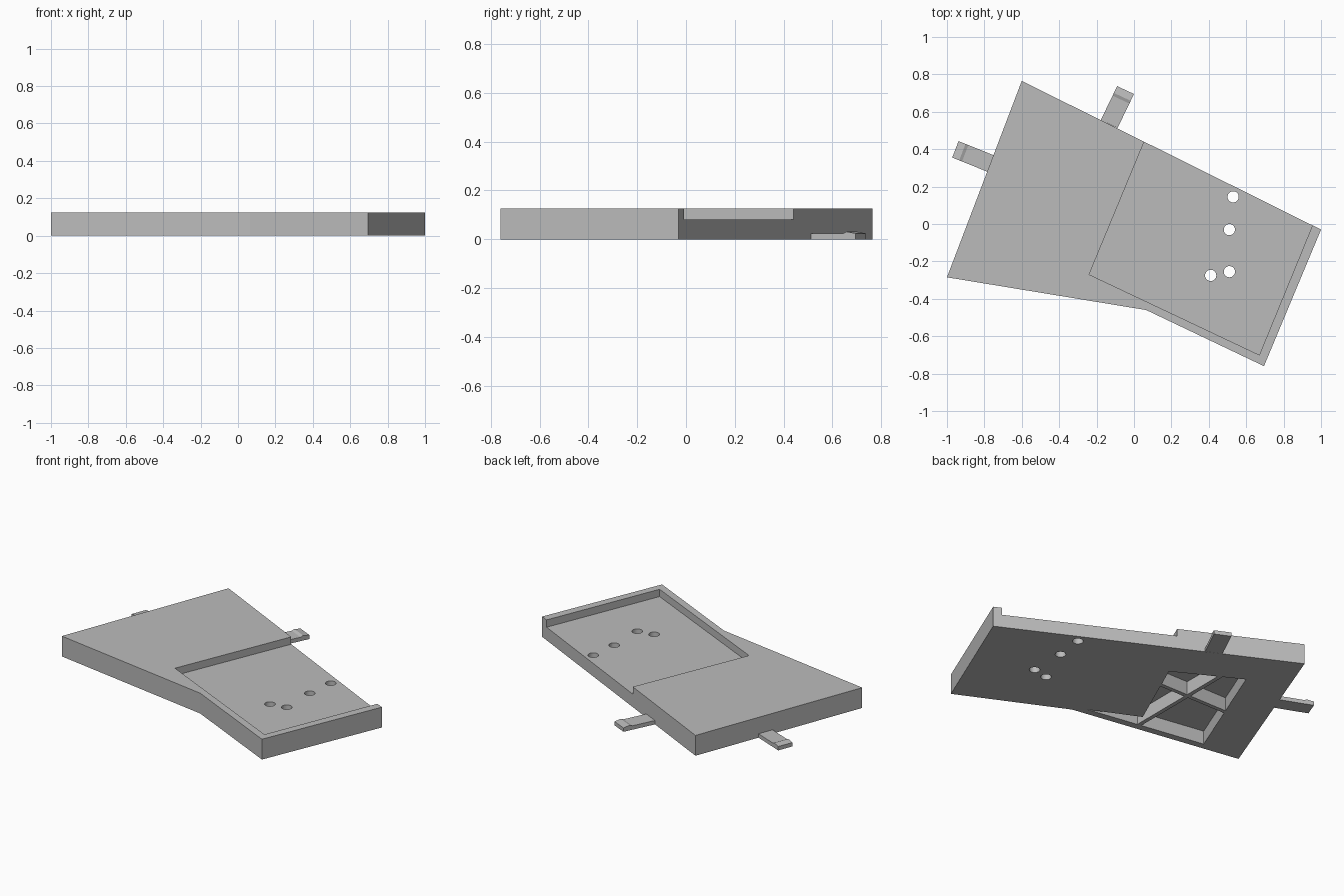
import bpy, bmesh, math
from mathutils import Vector

if "Cube" in bpy.data.objects:
    bpy.data.objects.remove(bpy.data.objects["Cube"], do_unlink=True)

grey = bpy.data.materials.new("plain_grey")
grey.use_nodes = True
grey.diffuse_color = (0.5, 0.5, 0.5, 1)
grey.node_tree.nodes["Principled BSDF"].inputs["Base Color"].default_value = (0.5, 0.5, 0.5, 1)


def extrude(name, points, offset):
    """Sweep a closed flat polygon along an offset into a solid."""
    bm = bmesh.new()
    face = bm.faces.new([bm.verts.new(p) for p in points])
    new = bmesh.ops.extrude_face_region(bm, geom=[face])["geom"]
    bmesh.ops.translate(bm, vec=offset, verts=[v for v in new if isinstance(v, bmesh.types.BMVert)])
    bmesh.ops.recalc_face_normals(bm, faces=bm.faces)
    mesh = bpy.data.meshes.new(name)
    bm.to_mesh(mesh)
    bm.free()
    mesh.materials.append(grey)
    obj = bpy.data.objects.new(name, mesh)
    bpy.context.collection.objects.link(obj)
    return obj


def prism(name, outline, low, high):
    return extrude(name, [(x, y, low) for x, y in outline], Vector((0, 0, high - low)))


def cut(target, cutter):
    mod = target.modifiers.new("cut", "BOOLEAN")
    mod.operation, mod.solver, mod.object = "DIFFERENCE", "EXACT", cutter
    bpy.context.view_layer.objects.active = target
    bpy.ops.object.modifier_apply(modifier=mod.name)
    bpy.data.objects.remove(cutter, do_unlink=True)


HEIGHT, FLOOR = 0.125, 0.08

# Main plate
body = prism("body_plate", [(-0.6, 0.765), (-1, -0.285), (0.065, -0.46), (0.695, -0.76), (1, -0.03)], 0, HEIGHT)

# Recess on top, open along the back edge
cut(body, prism("recess_cutter", [(0.096, 0.54), (-0.24, -0.27), (0.67, -0.7), (0.996, 0.095)], FLOOR, 0.2))

# Through holes
for x, y in [(0.53, 0.145), (0.51, -0.03), (0.51, -0.255), (0.41, -0.275)]:
    ring = [(x + 0.03 * math.cos(a), y + 0.03 * math.sin(a)) for a in (math.tau * i / 32 for i in range(32))]
    cut(body, prism("hole_cutter", ring, -0.1, 0.2))

# Underside pocket, leaving two crossed ribs
pocket = prism("pocket_cutter", [(-0.075, 0.214), (-0.462, 0.421), (-0.745, -0.283), (0, -0.405), (-0.29, -0.27)], -0.05, 0.083)
for left, right, front, back in [(-0.345, -0.32, -0.6, 0.6), (-0.9, 0.2, 0.055, 0.08)]:
    cut(pocket, prism("rib_gap", [(left, front), (right, front), (right, back), (left, back)], -0.1, 0.2))
cut(body, pocket)


def tab(name, base, tip, side):
    """Flat clip with a small ridge near its tip."""
    base, tip, side = (Vector((*p, 0)) for p in (base, tip, side))
    profile = [(0, 0), (1, 0), (1, 0.024), (0.8, 0.031), (0.72, 0.024), (0, 0.024)]
    return extrude(name, [base.lerp(tip, t) + Vector((0, 0, z)) for t, z in profile], side)


tab("back_tab", (-0.178, 0.555), (-0.09, 0.737), (0.09, -0.042))
tab("side_tab", (-0.785, 0.28), (-0.972, 0.355), (0.034, 0.088))
